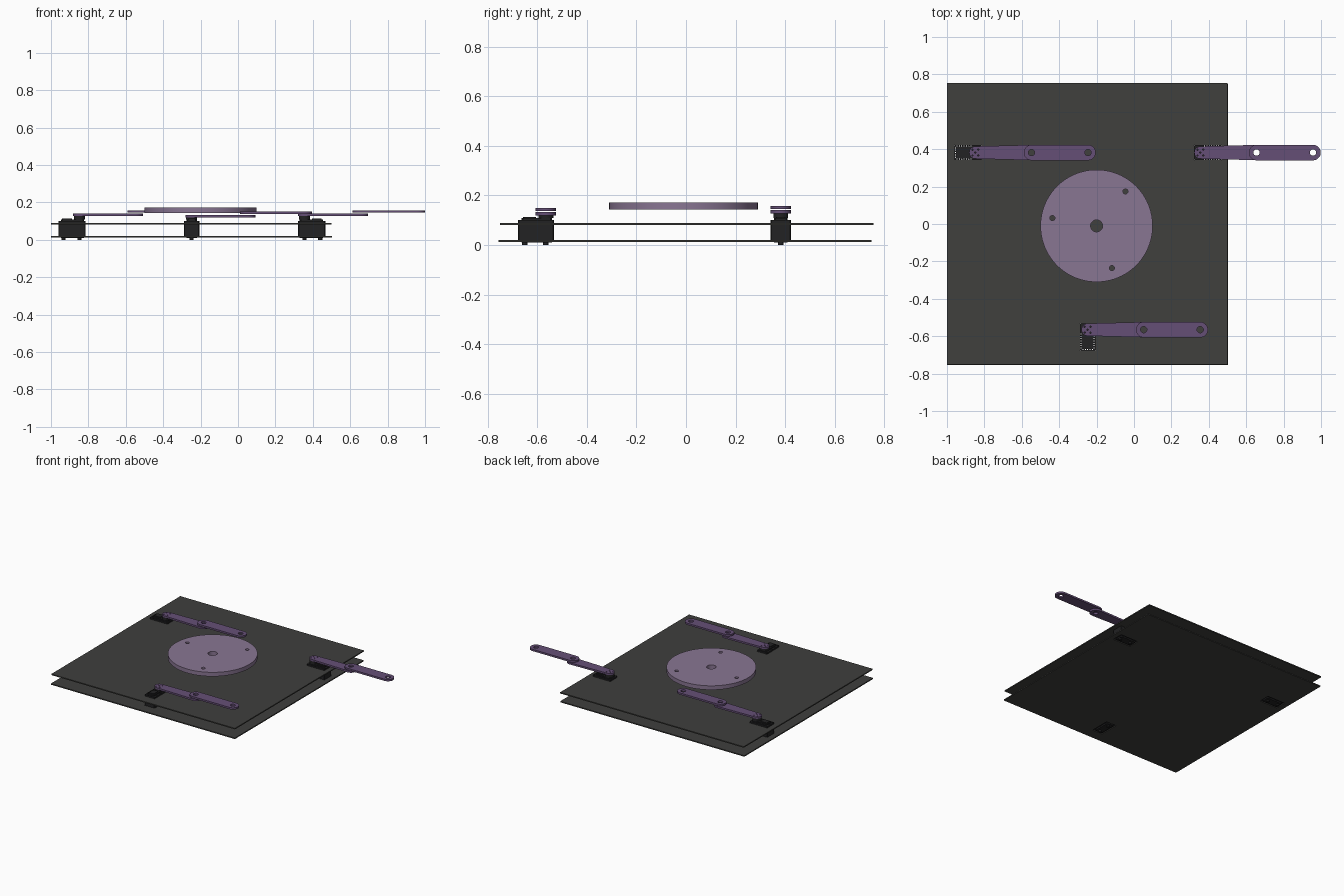
import bpy, bmesh
from math import pi, cos, sin, radians
from mathutils import Matrix

if "Cube" in bpy.data.objects:
    bpy.data.objects.remove(bpy.data.objects["Cube"])


def material(name, rgb):
    m = bpy.data.materials.new(name)
    m.diffuse_color = (*rgb, 1)
    m.use_nodes = True
    m.node_tree.nodes["Principled BSDF"].inputs["Base Color"].default_value = m.diffuse_color
    return m


BLACK = material("servo_black", (0.016, 0.016, 0.017))
PLATE = material("plate_grey", (0.05, 0.05, 0.047))
ARM = material("arm_purple", (0.13, 0.078, 0.18))
DISC = material("disc_lilac", (0.25, 0.18, 0.29))


def circle(x, y, r, n=24):
    return [(x + r * cos(2 * pi * i / n), y + r * sin(2 * pi * i / n)) for i in range(n)]


def rect(x0, x1, y0, y1, c=0.0):
    if not c:
        return [(x0, y0), (x1, y0), (x1, y1), (x0, y1)]
    return [(x0 + c, y0), (x1 - c, y0), (x1, y0 + c), (x1, y1 - c),
            (x1 - c, y1), (x0 + c, y1), (x0, y1 - c), (x0, y0 + c)]


def capsule(length, r0, r1, n=20):
    a = [(r0 * cos(pi / 2 + pi * i / n), r0 * sin(pi / 2 + pi * i / n)) for i in range(n + 1)]
    b = [(length + r1 * cos(-pi / 2 + pi * i / n), r1 * sin(-pi / 2 + pi * i / n)) for i in range(n + 1)]
    return a + b


def slab(name, loops, z0, z1, mat, place=Matrix()):
    """Flat part: first loop is the outline, the rest are holes."""
    cu = bpy.data.curves.new(name, 'CURVE')
    cu.dimensions, cu.fill_mode = '2D', 'BOTH'
    cu.extrude = (z1 - z0) / 2
    for loop in loops:
        sp = cu.splines.new('POLY')
        sp.points.add(len(loop) - 1)
        for p, (x, y) in zip(sp.points, loop):
            p.co = (x, y, 0, 1)
        sp.use_cyclic_u = True
    tmp = bpy.data.objects.new(name + "_outline", cu)
    bpy.context.collection.objects.link(tmp)
    bpy.context.view_layer.update()
    me = bpy.data.meshes.new_from_object(tmp.evaluated_get(bpy.context.evaluated_depsgraph_get()))
    bpy.data.objects.remove(tmp)
    bm = bmesh.new()
    bm.from_mesh(me)
    bmesh.ops.remove_doubles(bm, verts=bm.verts, dist=1e-5)
    bmesh.ops.recalc_face_normals(bm, faces=bm.faces)
    bmesh.ops.translate(bm, verts=bm.verts, vec=(0, 0, (z0 + z1) / 2))
    bmesh.ops.transform(bm, matrix=place, verts=bm.verts)
    bm.to_mesh(me)
    bm.free()
    me.materials.clear()
    me.materials.append(mat)
    ob = bpy.data.objects.new(name, me)
    bpy.context.collection.objects.link(ob)
    bpy.ops.object.select_all(action='DESELECT')
    ob.select_set(True)
    bpy.context.view_layer.objects.active = ob
    bpy.ops.object.shade_smooth_by_angle(angle=radians(35))
    return ob


# Shaft position, servo heading, height of lower and upper links
STATIONS = {
    "back_left": (-0.848, 0.382, 0, 0.127, 0.145),
    "back_right": (0.355, 0.382, 180, 0.127, 0.145),
    "front": (-0.248, -0.565, 90, 0.119, 0.137),
}
X0, X1, W = -0.112, 0.033, 0.041   # servo case extents around the shaft
THICK = 0.013


def servo(tag, place, top):
    # case with a row of mounting holes near the edges
    holes = []
    for i in range(7):
        x = X0 + 0.014 + i * 0.0125
        holes += [circle(x, s * (W - 0.006), 0.0032, 8) for s in (-1, 1)]
    holes += [circle(X0 + 0.006, -0.025 + i * 0.0125, 0.0032, 8) for i in range(5)]
    slab(f"servo_case_{tag}", [rect(X0, X1, -W, W, 0.004)] + holes, 0.018, 0.1, BLACK, place)
    # stepped lid, output horn and underside bosses
    slab(f"servo_lid_{tag}", [rect(X0 + 0.013, X1 - 0.008, -0.028, 0.028, 0.006)], 0.1, 0.108, BLACK, place)
    slab(f"servo_rib_{tag}", [rect(X0 + 0.02, -0.04, -0.02, 0.02, 0.003)], 0.108, 0.113, BLACK, place)
    slab(f"servo_horn_{tag}", [circle(0, 0, 0.03, 32)], 0.108, top, BLACK, place)
    slab(f"servo_base_{tag}", [rect(X0 + 0.013, X1 - 0.008, -0.028, 0.028, 0.006)], 0.009, 0.018, BLACK, place)
    for i, x in enumerate((0, -0.085)):
        slab(f"servo_foot_{tag}_{i}", [circle(x, 0, 0.011, 20)], 0, 0.009, BLACK, place)


# Servos and two-link arms
cutouts = []
for tag, (x, y, deg, zl, zu) in STATIONS.items():
    place = Matrix.Translation((x, y, 0)) @ Matrix.Rotation(radians(deg), 4, 'Z')
    servo(tag, place, zl)
    corners = [place @ Matrix.Translation((px, py, 0)) for px, py in rect(X0, X1, -W, W)]
    cutouts.append([(c.translation.x, c.translation.y) for c in corners])
    shift = Matrix.Translation((x, y, 0))
    screws = [circle(0.022 * cos(i * pi / 2 + pi / 4), 0.022 * sin(i * pi / 2 + pi / 4), 0.004, 10)
              for i in range(4)] + [circle(0, 0, 0.004, 10)]
    slab(f"lower_link_{tag}", [capsule(0.3, 0.033, 0.041), circle(0.3, 0, 0.017)] + screws,
         zl, zl + THICK, ARM, shift)
    slab(f"upper_link_{tag}", [capsule(0.302, 0.0415, 0.0415), circle(0.302, 0, 0.017), circle(0, 0, 0.017)],
         zu, zu + THICK, ARM, Matrix.Translation((x + 0.3, y, 0)))

# Base plates, cut around the servo cases; the back right case overhangs nothing
slab("lower_plate", [rect(-1, 0.503, -0.755, 0.748)] + cutouts, 0.012, 0.02, PLATE)
slab("upper_plate", [rect(-1, 0.5, -0.75, 0.755)] + cutouts, 0.081, 0.089, PLATE)

# Round platform with a centre hole and three joint holes
joints = [circle(0.24 * cos(radians(a)), 0.24 * sin(radians(a)), 0.0135) for a in (50, 170, 290)]
slab("round_platform", [circle(0, 0, 0.3, 96), circle(0, 0, 0.032, 40)] + joints,
     0.142, 0.172, DISC, Matrix.Translation((-0.2, -0.01, 0)))
